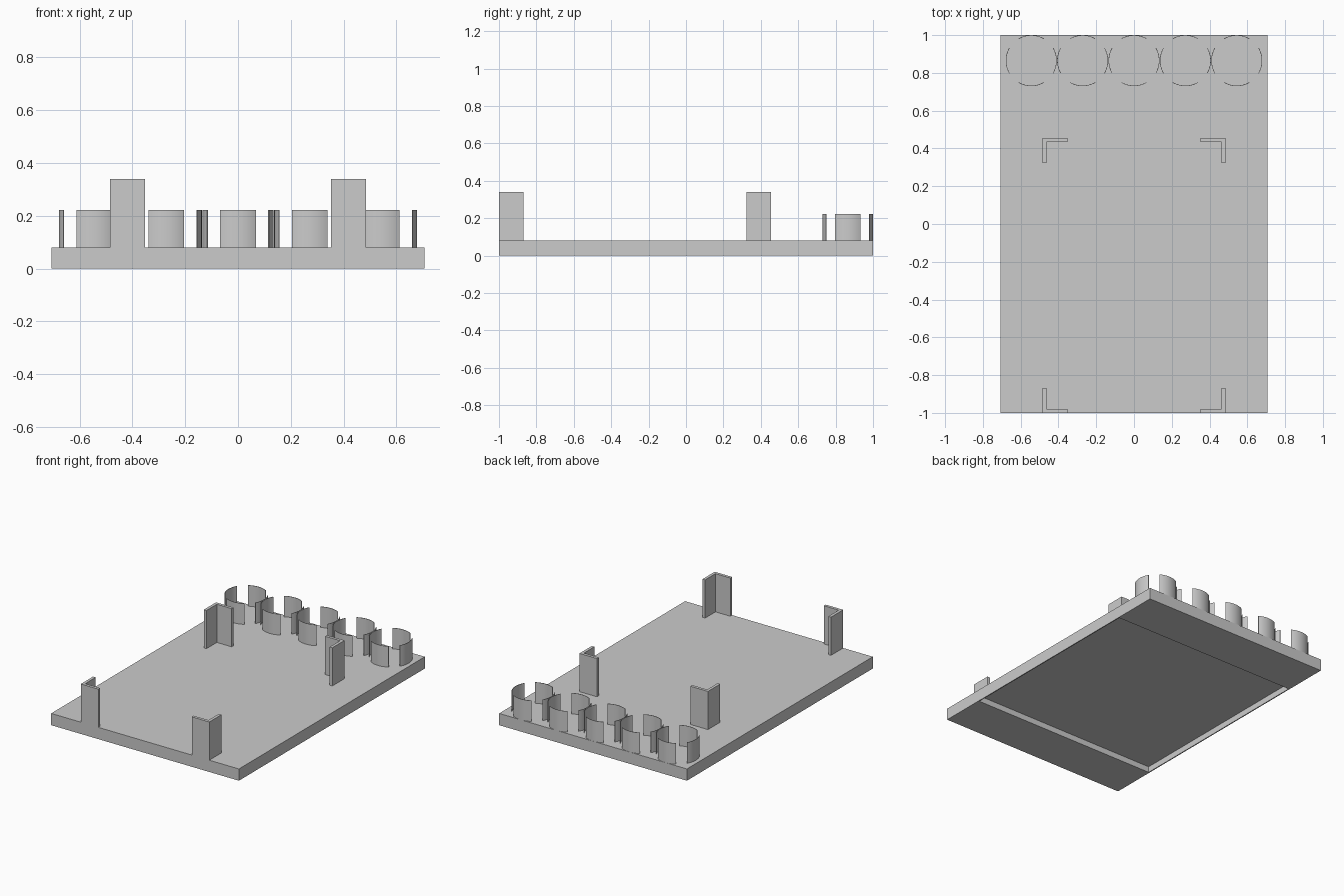
import bpy, bmesh
from math import sin, cos, radians

if "Cube" in bpy.data.objects:
    bpy.data.objects.remove(bpy.data.objects["Cube"])

W, L, T = 0.707, 1.0, 0.08        # plate half width, half length, thickness


def make_object(name, bm):
    bmesh.ops.recalc_face_normals(bm, faces=bm.faces)
    mesh = bpy.data.meshes.new(name)
    bm.to_mesh(mesh)
    bm.free()
    obj = bpy.data.objects.new(name, mesh)
    bpy.context.collection.objects.link(obj)
    return obj


def add_prism(bm, outline, z0, z1):
    """Extrude a flat outline from z0 up to z1; returns (bottom, top) faces."""
    base = bm.faces.new([bm.verts.new((x, y, z0)) for x, y in outline])
    ext = bmesh.ops.extrude_face_region(bm, geom=[base], use_keep_orig=True)["geom"]
    top = [v for v in ext if isinstance(v, bmesh.types.BMVert)]
    bmesh.ops.translate(bm, verts=top, vec=(0, 0, z1 - z0))
    return base


# Base plate with a shallow recess in the underside
bm = bmesh.new()
bottom = add_prism(bm, [(-W, -L), (W, -L), (W, L), (-W, L)], 0, T)
bmesh.ops.recalc_face_normals(bm, faces=bm.faces)
bmesh.ops.inset_individual(bm, faces=[bottom], thickness=0.01)
for v in bottom.verts:
    v.co.y = 0.69 if v.co.y > 0 else -0.69
pocket = bmesh.ops.extrude_discrete_faces(bm, faces=[bottom])["faces"][0]
bmesh.ops.translate(bm, verts=pocket.verts, vec=(0, 0, 0.04))
make_object("base_plate", bm)

# Four L-shaped corner brackets, legs pointing inwards
ARM, THICK = 0.132, 0.02
ell = [(0, 0), (ARM, 0), (ARM, THICK), (THICK, THICK), (THICK, ARM), (0, ARM)]
for side, sx in (("left", 1), ("right", -1)):
    for end, y, sy in (("front", -L, 1), ("back", 0.455, -1)):
        bm = bmesh.new()
        add_prism(bm, [(sx * (-0.484 + px), y + sy * py) for px, py in ell], T, 0.34)
        make_object(f"corner_bracket_{end}_{side}", bm)

# Row of five round holders, each made of four thin 60 degree arc walls
R, WALL, STEPS = 0.135, 0.003, 12
for i in range(-2, 3):
    bm = bmesh.new()
    for quarter in range(4):
        angles = [radians(90 * quarter - 30 + 60 * s / STEPS) for s in range(STEPS + 1)]
        ring = [(R, a) for a in angles] + [(R - WALL, a) for a in reversed(angles)]
        add_prism(bm, [(0.272 * i + r * cos(a), 0.865 + r * sin(a)) for r, a in ring], T, 0.222)
    holder = make_object(f"round_holder_{i + 3}", bm)
    bpy.ops.object.select_all(action='DESELECT')
    holder.select_set(True)
    bpy.context.view_layer.objects.active = holder
    bpy.ops.object.shade_smooth_by_angle(angle=radians(30))
